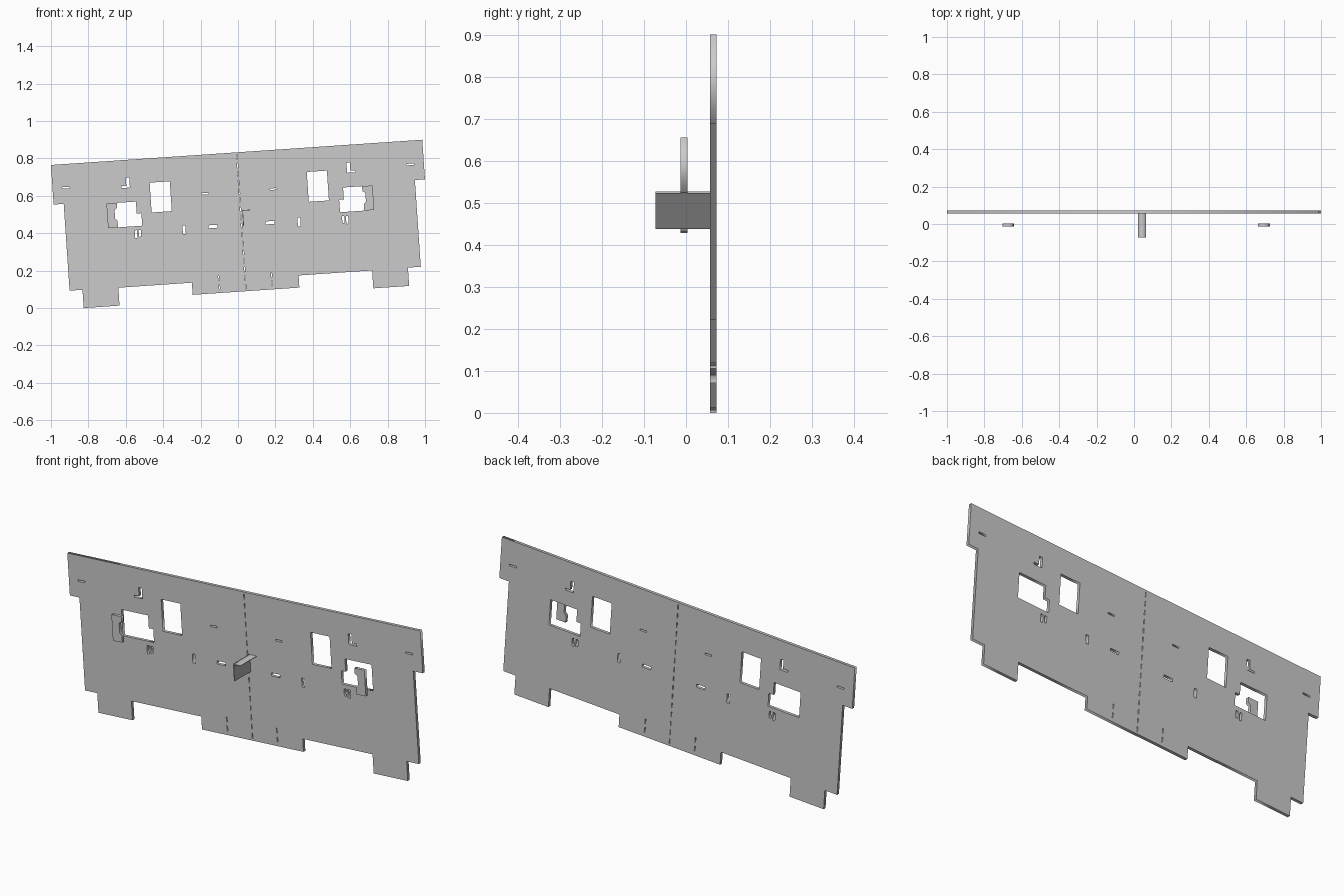
import bpy, math

TILT = math.radians(3.89)       # whole panel leans sideways
ORIGIN_X, ORIGIN_Z = -0.0075, 0.8325   # middle of the top edge


def sheet(name, loops, y0, y1):
    """Flat plate in the tilted (u, v) plane; further loops become holes."""
    cu = bpy.data.curves.new(name, 'CURVE')
    cu.dimensions = '2D'
    cu.fill_mode = 'BOTH'
    cu.extrude = (y1 - y0) / 2
    for loop in loops:
        sp = cu.splines.new('POLY')
        sp.points.add(len(loop) - 1)
        for p, (u, v) in zip(sp.points, loop):
            p.co = (u, v, 0, 1)
        sp.use_cyclic_u = True
    ob = bpy.data.objects.new(name, cu)
    bpy.context.collection.objects.link(ob)
    ob.location = (ORIGIN_X, (y0 + y1) / 2, ORIGIN_Z)
    ob.rotation_euler = (math.pi / 2, -TILT, 0)
    bpy.ops.object.select_all(action='DESELECT')
    bpy.context.view_layer.objects.active = ob
    ob.select_set(True)
    bpy.ops.object.convert(target='MESH')
    return bpy.context.object


def rect(u, v, w, h):
    return [(u - w / 2, v - h / 2), (u + w / 2, v - h / 2),
            (u + w / 2, v + h / 2), (u - w / 2, v + h / 2)]


def flip(loop):
    return [(-u, v) for u, v in reversed(loop)]


# Panel outline: right half, mirrored to the left
half = [(0.995, 0), (0.995, -0.212), (0.941, -0.212), (0.941, -0.677),
        (0.872, -0.677), (0.872, -0.775), (0.68, -0.775), (0.68, -0.679),
        (0.286, -0.679), (0.286, -0.744)]
outline = half + flip(half)

# Openings on the right half
holes = [
    rect(0.421, -0.21, 0.108, 0.16),            # window
    [(0.555, -0.226), (0.705, -0.226), (0.705, -0.357), (0.53, -0.357),
     (0.53, -0.29), (0.555, -0.29)],            # stepped opening
    [(0.582, -0.095), (0.6, -0.095), (0.6, -0.139), (0.627, -0.139),
     (0.627, -0.149), (0.582, -0.149)],         # L-shaped slot
    rect(0.923, -0.127, 0.04, 0.008),
    rect(0.545, -0.397, 0.012, 0.036),
    rect(0.566, -0.4, 0.012, 0.042),
    rect(0.308, -0.394, 0.015, 0.046),
    rect(0.153, -0.387, 0.048, 0.016),
    rect(0.183, -0.209, 0.036, 0.008),
    rect(0.141, -0.665, 0.005, 0.025),
    rect(0.141, -0.71, 0.005, 0.025),
]
holes += [flip(h) for h in holes]

# Perforated fold line down the middle
holes += [rect(0, -0.024 - i * 0.0464, 0.004, 0.026) for i in range(16)]

sheet("panel", [outline] + holes, 0.057, 0.0725)

# Loose notched plates in front of the stepped openings
plate = [(0.713, -0.226), (0.657, -0.226), (0.657, -0.253), (0.672, -0.262),
         (0.672, -0.31), (0.66, -0.322), (0.66, -0.357), (0.713, -0.357)]
sheet("right_plate", [plate], -0.0125, 0.003)
sheet("left_plate", [flip(plate)], -0.0125, 0.003)

# Thin angle bracket standing out from the front
bracket = [(0.009, -0.396), (0.013, -0.396), (0.013, -0.314), (0.05, -0.314),
           (0.05, -0.31), (0.009, -0.31)]
sheet("angle_bracket", [bracket], -0.0725, 0.057)
